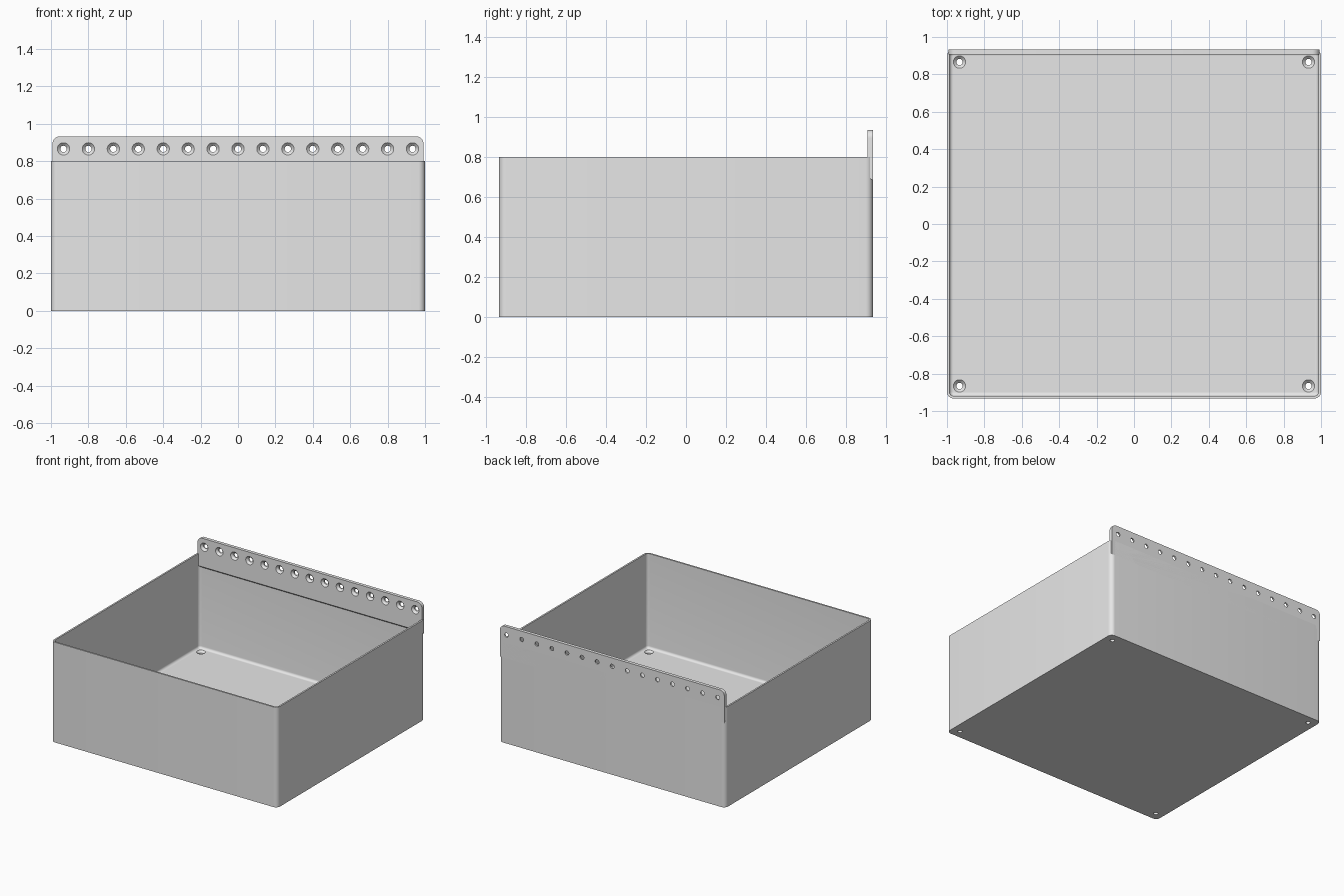
import bpy, bmesh
from math import sin, cos, pi

if "Cube" in bpy.data.objects:
    bpy.data.objects.remove(bpy.data.objects["Cube"], do_unlink=True)

HALF_X, HALF_Y, HEIGHT = 1.0, 0.933, 0.8
WALL, FLOOR, CORNER, FILLET = 0.0133, 0.044, 0.036, 0.02
PLATE_FRONT, PLATE_TOP, PLATE_HALF = 0.906, 0.933, 0.992
HOLE_R, SINK_R, INSET = 0.017, 0.033, 0.067

grey = bpy.data.materials.new("plain grey")
grey.use_nodes = True
grey.diffuse_color = (0.8, 0.8, 0.8, 1)
grey.node_tree.nodes["Principled BSDF"].inputs["Base Color"].default_value = (0.8, 0.8, 0.8, 1)


def make_object(name, bm):
    bmesh.ops.recalc_face_normals(bm, faces=bm.faces)
    mesh = bpy.data.meshes.new(name)
    bm.to_mesh(mesh)
    bm.free()
    mesh.materials.append(grey)
    obj = bpy.data.objects.new(name, mesh)
    bpy.context.collection.objects.link(obj)
    return obj


def loft(bm, rings):
    """Skin closed rings of points and cap both ends."""
    loops = [[bm.verts.new(p) for p in ring] for ring in rings]
    n = len(loops[0])
    for a, b in zip(loops, loops[1:]):
        for i in range(n):
            j = (i + 1) % n
            bm.faces.new((a[i], a[j], b[j], b[i]))
    bm.faces.new(loops[0][::-1])
    bm.faces.new(loops[-1])


def rounded_ring(inset, z, steps=8):
    r = max(CORNER - inset, 0.002)
    ring = []
    for k, (sx, sy) in enumerate(((1, 1), (-1, 1), (-1, -1), (1, -1))):
        for i in range(steps + 1):
            a = (k + i / steps) * pi / 2
            ring.append((sx * (HALF_X - inset - r) + r * cos(a),
                         sy * (HALF_Y - inset - r) + r * sin(a), z))
    return ring


def countersunk(bm, place, depth, sides=32):
    """Add a screw-hole cutter; place maps (u, v, distance into the part)."""
    profile = ((SINK_R, -0.01), (SINK_R, 0), (HOLE_R, SINK_R - HOLE_R), (HOLE_R, depth + 0.01))
    loft(bm, [[place(r * cos(2 * pi * i / sides), r * sin(2 * pi * i / sides), d)
               for i in range(sides)] for r, d in profile])


def finish(obj, cutter):
    mod = obj.modifiers.new("holes", "BOOLEAN")
    mod.operation = "DIFFERENCE"
    mod.solver = "EXACT"
    mod.object = cutter
    bpy.ops.object.select_all(action="DESELECT")
    bpy.context.view_layer.objects.active = obj
    obj.select_set(True)
    bpy.ops.object.modifier_apply(modifier=mod.name)
    bpy.data.objects.remove(cutter, do_unlink=True)
    bpy.ops.object.shade_smooth_by_angle(angle=pi / 6)


# Open bin: outer wall, rim, inner wall, rounded transition to the floor
bm = bmesh.new()
rings = [rounded_ring(0, 0), rounded_ring(0, HEIGHT), rounded_ring(WALL, HEIGHT)]
for i in range(7):
    a = i / 6 * pi / 2
    rings.append(rounded_ring(WALL + FILLET * (1 - cos(a)), FLOOR + FILLET * (1 - sin(a))))
loft(bm, rings)
bin_body = make_object("bin_body", bm)

# Screw holes in the floor corners
bm = bmesh.new()
for sx in (-1, 1):
    for sy in (-1, 1):
        cx, cy = sx * (HALF_X - INSET), sy * (HALF_Y - INSET)
        countersunk(bm, lambda u, v, d: (cx + u, cy + v, FLOOR - d), FLOOR)
finish(bin_body, make_object("floor_hole_cutter", bm))

# Mounting plate: rounded top corners, sloped underside
outline = []
r = 0.04
for k, side in enumerate((1, -1)):
    for i in range(9):
        a = (k + i / 8) * pi / 2
        outline.append((side * (PLATE_HALF - r) + r * cos(a), PLATE_TOP - r + r * sin(a)))
bm = bmesh.new()
loft(bm, [[(x, y, z) for x, z in outline + [(-PLATE_HALF, low), (PLATE_HALF, low)]]
          for y, low in ((PLATE_FRONT, 0.705), (HALF_Y, 0.68))])
plate = make_object("mounting_plate", bm)

# Row of screw holes along the plate
bm = bmesh.new()
for i in range(15):
    cx = (i - 7) * (HALF_X - INSET) / 7
    countersunk(bm, lambda u, v, d: (cx + u, PLATE_FRONT + d, PLATE_TOP - INSET + v),
                HALF_Y - PLATE_FRONT)
finish(plate, make_object("plate_hole_cutter", bm))
